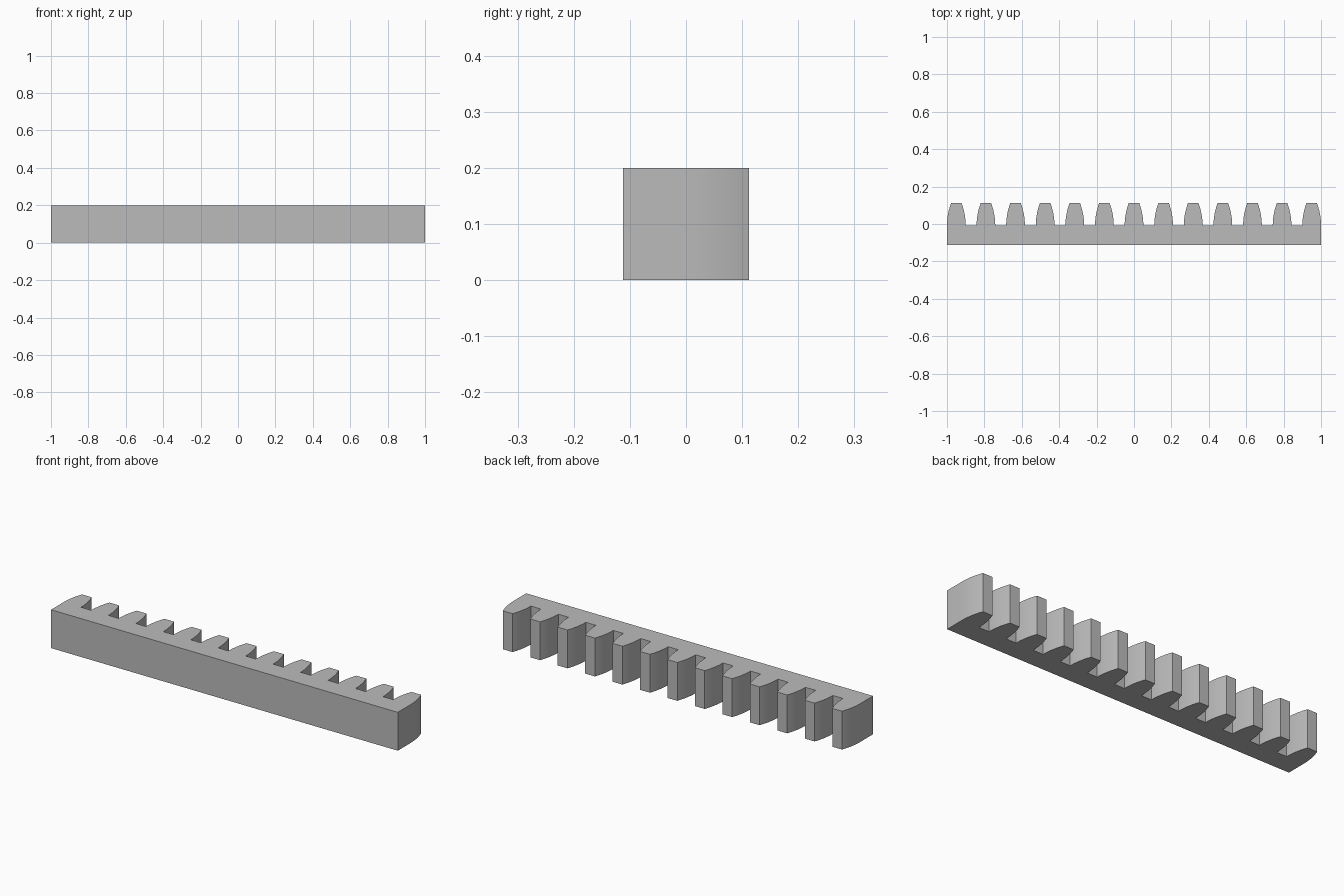
import bpy
import bmesh
from mathutils import Vector

cube = bpy.data.objects.get("Cube")
if cube:
    bpy.data.objects.remove(cube, do_unlink=True)

TEETH = 13
HALF_ROOT, HALF_TIP = 0.05, 0.028
BACK_Y, ROOT_Y, TIP_Y = -0.112, -0.008, 0.112
HEIGHT = 0.2
FLANK_STEPS = 10

steel = bpy.data.materials.new("plain grey")
steel.use_nodes = True
grey = (0.5, 0.5, 0.5, 1)
steel.diffuse_color = grey
steel.node_tree.nodes["Principled BSDF"].inputs["Base Color"].default_value = grey


def flank():
    """Half tooth from root to tip: upright at the root, curving inwards."""
    points = []
    for i in range(FLANK_STEPS + 1):
        t = i / FLANK_STEPS
        half = HALF_ROOT - (HALF_ROOT - HALF_TIP) * t ** 2
        points.append((half, ROOT_Y + (TIP_Y - ROOT_Y) * t))
    return points


# Outline of the toothed bar, seen from above
side = flank()
pitch = 2 * (1 - HALF_ROOT) / (TEETH - 1)
outline = [(-1, BACK_Y), (1, BACK_Y)]
for n in reversed(range(TEETH)):
    centre = -1 + HALF_ROOT + n * pitch
    outline += [(centre + h, y) for h, y in side]
    outline += [(centre - h, y) for h, y in reversed(side)]

# Extrude the outline upwards
bm = bmesh.new()
base = bm.faces.new([bm.verts.new((x, y, 0)) for x, y in outline])
result = bmesh.ops.extrude_face_region(bm, geom=[base], use_keep_orig=True)
top = [g for g in result["geom"] if isinstance(g, bmesh.types.BMVert)]
bmesh.ops.translate(bm, verts=top, vec=Vector((0, 0, HEIGHT)))
bmesh.ops.recalc_face_normals(bm, faces=bm.faces)
mesh = bpy.data.meshes.new("gear_rack")
bm.to_mesh(mesh)
bm.free()
mesh.materials.append(steel)

rack = bpy.data.objects.new("gear_rack", mesh)
bpy.context.collection.objects.link(rack)

# Smooth flanks, sharp corners
bpy.ops.object.select_all(action="DESELECT")
rack.select_set(True)
bpy.context.view_layer.objects.active = rack
bpy.ops.object.shade_smooth_by_angle(angle=0.5)
